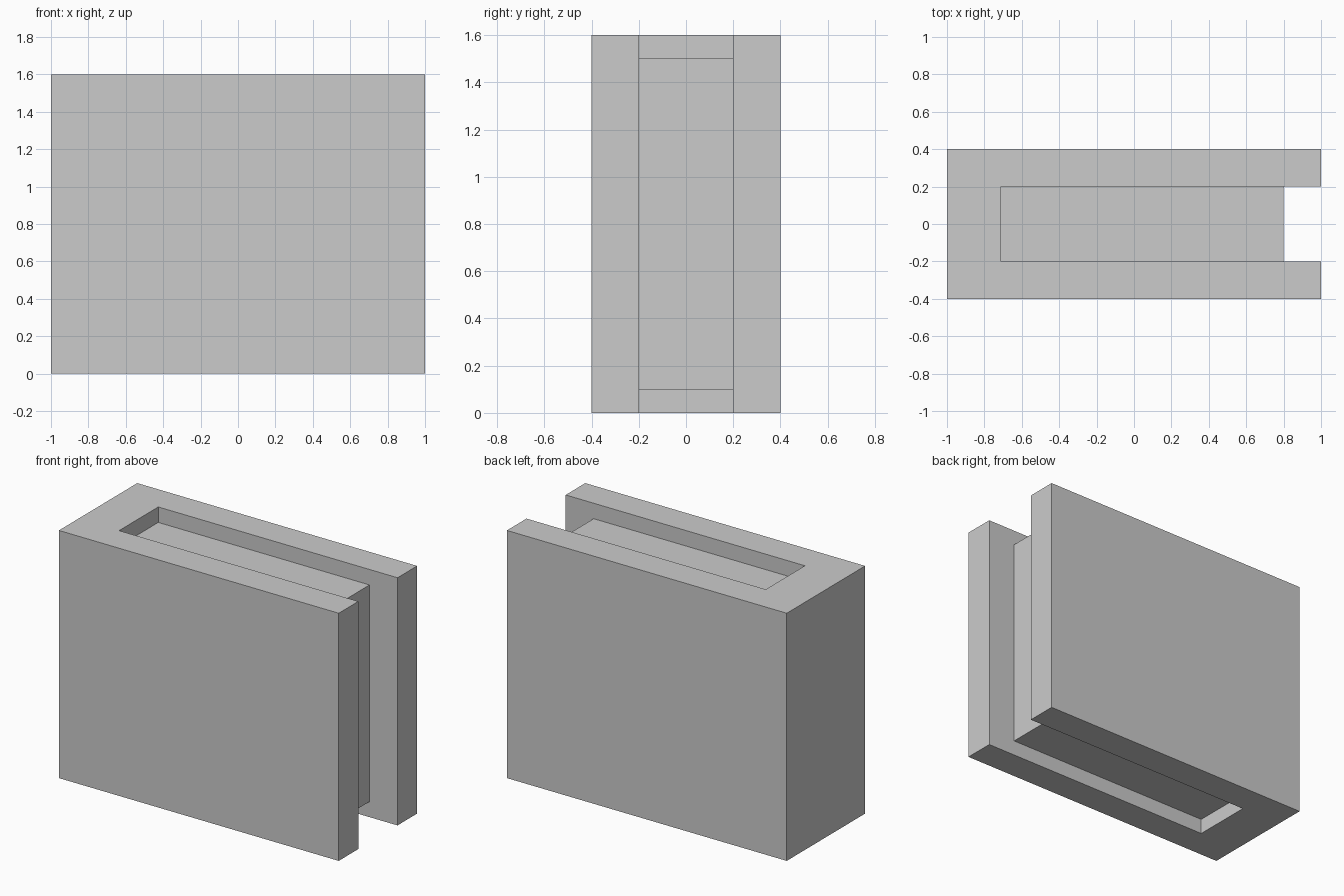
import bpy
import bmesh

if "Cube" in bpy.data.objects:
    bpy.data.objects.remove(bpy.data.objects["Cube"])


def extruded(name, outline, z0, z1):
    """Extrude an xy outline (counter-clockwise) from z0 to z1."""
    bm = bmesh.new()
    face = bm.faces.new([bm.verts.new((x, y, z0)) for x, y in outline])
    result = bmesh.ops.extrude_face_region(bm, geom=[face], use_keep_orig=True)
    top = [v for v in result["geom"] if isinstance(v, bmesh.types.BMVert)]
    bmesh.ops.translate(bm, verts=top, vec=(0, 0, z1 - z0))
    bmesh.ops.recalc_face_normals(bm, faces=bm.faces)
    mesh = bpy.data.meshes.new(name)
    bm.to_mesh(mesh)
    bm.free()
    obj = bpy.data.objects.new(name, mesh)
    bpy.context.collection.objects.link(obj)
    return obj


SLOT_END, SLOT_HALF = -0.71, 0.2

# U-shaped shell: two side panels joined by a thick closed end
half = [(1, SLOT_HALF), (1, 0.4), (-1, 0.4)]
mirrored = [(x, -y) for x, y in reversed(half)]
shell_outline = half + mirrored + [(SLOT_END, -SLOT_HALF), (SLOT_END, SLOT_HALF)]
extruded("outer_shell", shell_outline, 0, 1.6)

# Recessed core filling the slot
core_outline = [(SLOT_END, -SLOT_HALF), (0.8, -SLOT_HALF),
                (0.8, SLOT_HALF), (SLOT_END, SLOT_HALF)]
extruded("inner_core", core_outline, 0.1, 1.5)
